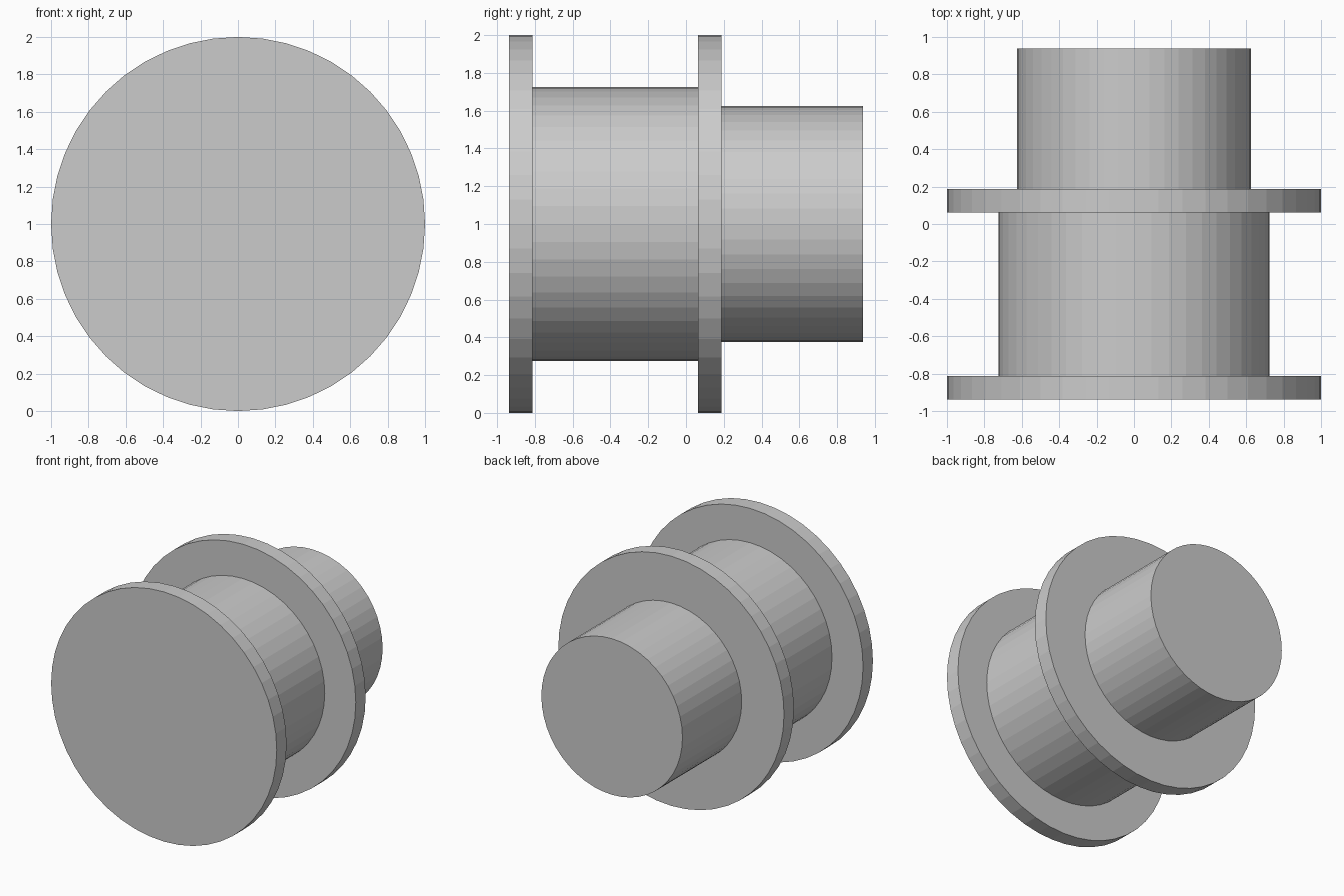
import bpy
from math import pi

if "Cube" in bpy.data.objects:
    bpy.data.objects.remove(bpy.data.objects["Cube"])

SIDES = 48


def disc(name, radius, y0, y1):
    """Solid cylinder lying along y, centred at z = 1."""
    bpy.ops.mesh.primitive_cylinder_add(
        vertices=SIDES, radius=radius, depth=y1 - y0,
        location=(0, (y0 + y1) / 2, 1), rotation=(pi / 2, 0, 0))
    bpy.context.object.name = name


# Flanges, the drum between them, and the narrower rear hub
disc("front_flange", 1.0, -0.9375, -0.8125)
disc("drum", 0.725, -0.8125, 0.0625)
disc("middle_flange", 1.0, 0.0625, 0.1875)
disc("rear_hub", 0.625, 0.1875, 0.9375)
